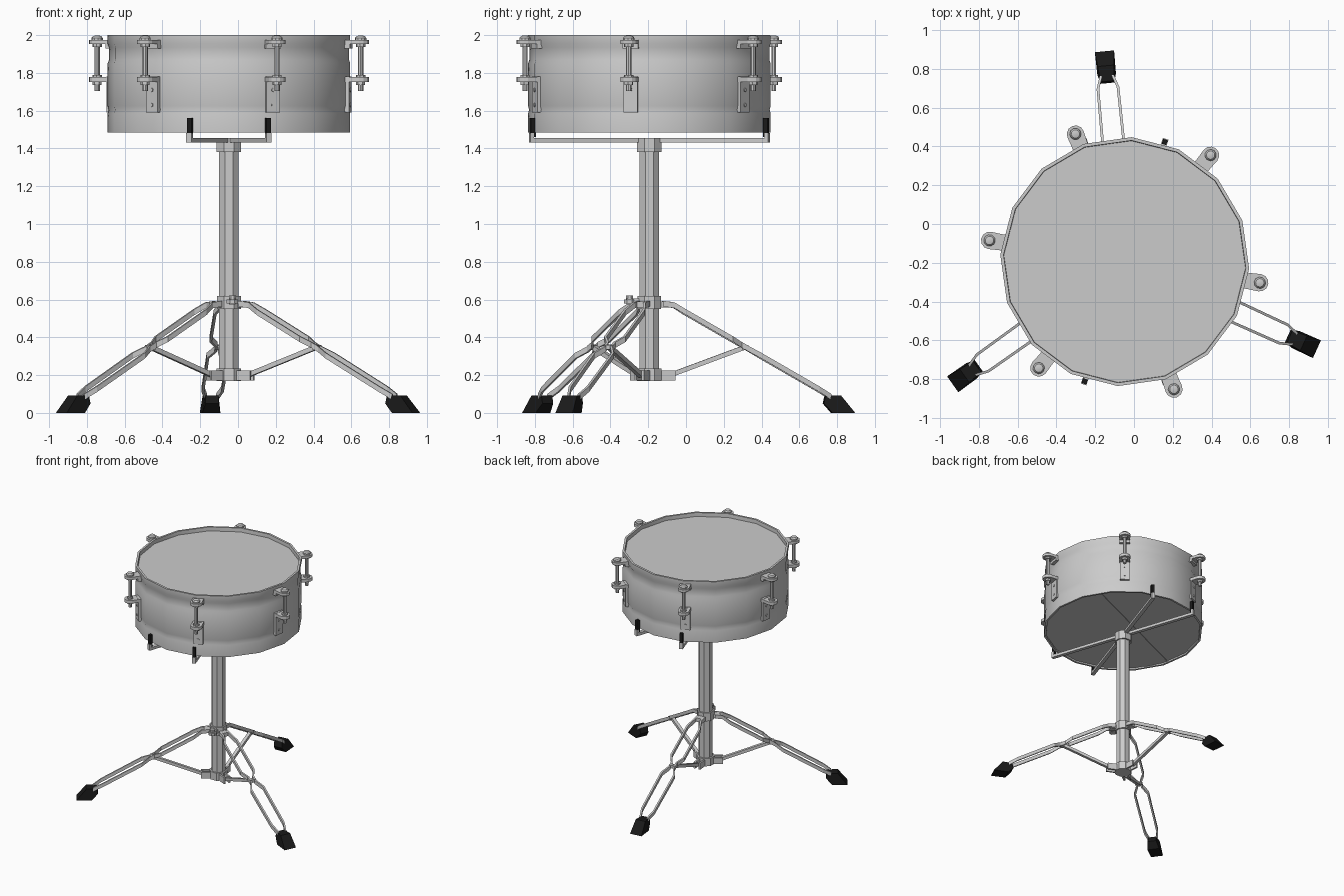
import bpy, bmesh
from math import cos, sin, pi, radians
from mathutils import Matrix, Vector

if "Cube" in bpy.data.objects:
    bpy.data.objects.remove(bpy.data.objects["Cube"])

CX, CY = -0.048, -0.194          # axis of drum and post
BASE = Matrix.Translation((CX, CY, 0))
black = bpy.data.materials.new("black_rubber")
black.diffuse_color = (0.01, 0.01, 0.01, 1)
black.use_nodes = True
black.node_tree.nodes["Principled BSDF"].inputs["Base Color"].default_value = black.diffuse_color


def spin(deg):
    return BASE @ Matrix.Rotation(radians(deg), 4, 'Z')


def finish(bm, name, M=BASE, mat=None, smooth=None):
    bmesh.ops.recalc_face_normals(bm, faces=bm.faces)
    me = bpy.data.meshes.new(name)
    bm.to_mesh(me)
    bm.free()
    me.transform(M)
    ob = bpy.data.objects.new(name, me)
    bpy.context.collection.objects.link(ob)
    if mat:
        me.materials.append(mat)
    if smooth:
        bpy.ops.object.select_all(action='DESELECT')
        ob.select_set(True)
        bpy.context.view_layer.objects.active = ob
        bpy.ops.object.shade_smooth_by_angle(angle=radians(smooth))
    return ob


def loft(bm, rings, cap=True, closed=False):
    loops = [[bm.verts.new(p) for p in r] for r in rings]
    pairs = list(zip(loops, loops[1:])) + ([(loops[-1], loops[0])] if closed else [])
    for a, b in pairs:
        for i in range(len(a)):
            j = (i + 1) % len(a)
            bm.faces.new((a[i], a[j], b[j], b[i]))
    if cap and not closed:
        bm.faces.new(loops[0])
        bm.faces.new(loops[-1])


def lathe(bm, profile, n, off=0.0, c=(0, 0), **kw):
    loft(bm, [[(c[0] + r * cos(off + 2 * pi * i / n), c[1] + r * sin(off + 2 * pi * i / n), z)
               for i in range(n)] for r, z in profile], **kw)


def box(bm, lo, hi):
    (a, b, c), (d, e, f) = lo, hi
    loft(bm, [[(a, b, z), (d, b, z), (d, e, z), (a, e, z)] for z in (c, f)])


def beam(bm, path, w, h):
    loft(bm, [[(x, y + s * w / 2, z + t * h / 2) for s, t in ((-1, -1), (1, -1), (1, 1), (-1, 1))]
              for x, y, z in path])


# Drum shell with hoop grooves, open rim top and bottom
OFF = radians(-3.2)
R = 0.643
bm = bmesh.new()
lathe(bm, [(0.624, 1.965), (0.626, 2.0), (R, 2.0), (R, 1.955), (R - .007, 1.935), (R - .007, 1.87),
           (R, 1.85), (R, 1.625), (R - .005, 1.605), (R, 1.585), (R, 1.485), (0.626, 1.485), (0.624, 1.5)],
      16, OFF, closed=True)
finish(bm, "drum_shell", smooth=30)

# Drum heads
for name, z0, z1 in (("top_head", 1.96, 1.968), ("bottom_head", 1.497, 1.505)):
    bm = bmesh.new()
    lathe(bm, [(0.627, z0), (0.627, z1)], 16, OFF)
    finish(bm, name)

# Snare strip across the bottom head
bm = bmesh.new()
box(bm, (-0.61, -0.1, 1.492), (0.61, 0.1, 1.499))
finish(bm, "snare_strip", spin(24))


# Tension lugs
def tongue(bm, x0, xe, w, z0, z1):
    """Flat tab with a rounded outer end."""
    arc = [(xe - w + w * cos(t * pi / 6), w * sin(t * pi / 6)) for t in range(-3, 4)]
    pts = [(x0, -w * 0.9)] + arc + [(x0, w * 0.9)]
    loft(bm, [[(x, y, z) for x, y in pts] for z in (z0, z1)])


for k in range(6):
    M = spin(-8.9 + 60 * k)
    c = (0.706, 0)
    bm = bmesh.new()
    tongue(bm, 0.625, 0.75, 0.045, 1.952, 1.975)
    box(bm, (0.625, -0.042, 1.93), (0.655, 0.042, 1.975))
    finish(bm, f"hoop_claw_{k}", M)
    bm = bmesh.new()
    box(bm, (0.622, -0.038, 1.59), (0.65, 0.038, 1.78))
    tongue(bm, 0.625, 0.75, 0.045, 1.752, 1.778)
    for z in (1.63, 1.71):
        loft(bm, [[(x, 0.01 * cos(a * pi / 4), z + 0.01 * sin(a * pi / 4)) for a in range(8)]
                  for x in (0.645, 0.655)])
    finish(bm, f"lug_bracket_{k}", M)
    bm = bmesh.new()
    lathe(bm, [(0.014, 1.705), (0.014, 1.975)], 8, c=c)
    lathe(bm, [(0.03, 1.975), (0.03, 1.985), (0.022, 1.995), (0.01, 1.998)], 10, c=c)
    lathe(bm, [(0.025, 1.938), (0.025, 1.953)], 8, c=c)
    lathe(bm, [(0.025, 1.778), (0.025, 1.79)], 8, c=c)
    lathe(bm, [(0.024, 1.735), (0.024, 1.753)], 6, c=c)
    finish(bm, f"tension_rod_{k}", M, smooth=35)

# Centre post and collars, octagonal
O8 = pi / 8
bm = bmesh.new()
lathe(bm, [(0.056, 0.17), (0.056, 1.43)], 8, O8)
finish(bm, "post")
for name, r, z0, z1 in (("top_collar", 0.07, 1.38, 1.455), ("leg_collar", 0.068, 0.55, 0.62),
                        ("bottom_collar", 0.07, 0.17, 0.235)):
    bm = bmesh.new()
    lathe(bm, [(r, z0), (r, z1)], 8, O8)
    finish(bm, name)

# Clamp screw on the front of the leg collar
bm = bmesh.new()
box(bm, (0.0, -0.12, 0.575), (0.035, -0.04, 0.605))
lathe(bm, [(0.032, 0.578), (0.032, 0.6)], 8, O8, c=(0.018, -0.105))
lathe(bm, [(0.02, 0.6), (0.02, 0.622)], 8, O8, c=(0.018, -0.105))
finish(bm, "clamp_screw")

# Crossed cradle bars with rubber clips
for k, ang in enumerate((71.5, 108.5, 251.5, 288.5)):
    M = spin(ang)
    bm = bmesh.new()
    box(bm, (0, -0.015, 1.432), (0.668, 0.015, 1.455))
    box(bm, (0.648, -0.015, 1.44), (0.668, 0.015, 1.482))
    finish(bm, f"cradle_arm_{k}", M)
    bm = bmesh.new()
    box(bm, (0.638, -0.012, 1.46), (0.664, 0.012, 1.56))
    finish(bm, f"cradle_clip_{k}", M, black)

# Tripod legs
for k in range(3):
    M = spin(95.5 - 120 * k)
    path = [(0.07, .03, .578), (0.13, .03, .57), (0.19, .055, .533), (0.44, .055, .39), (0.49, .02, .36),
            (0.53, .02, .337), (0.59, .055, .303), (0.9, .052, .125), (0.965, .03, .085)]
    bm = bmesh.new()
    for s in (-1, 1):
        beam(bm, [(x, s * y, z) for x, y, z in path], 0.014, 0.03)
    box(bm, (0.495, -0.027, 0.335), (0.525, 0.027, 0.36))       # knee pin
    finish(bm, f"leg_{k}", M)

    bm = bmesh.new()
    beam(bm, [(0.11, 0, 0.2), (0.51, 0, 0.348)], 0.026, 0.026)
    finish(bm, f"leg_brace_{k}", M)

    bm = bmesh.new()
    for s in (-1, 1):
        box(bm, (0.04, s * 0.022 - 0.007, 0.172), (0.135, s * 0.022 + 0.007, 0.225))
    box(bm, (0.04, -0.022, 0.558), (0.11, 0.022, 0.59))
    finish(bm, f"leg_hinge_{k}", M)

    # Rubber foot: side profile, narrower at the inner end
    side = [(0.925, .05, .035), (0.935, .093, .035), (1.015, .093, .042), (1.09, 0, .05), (0.97, 0, .048)]
    bm = bmesh.new()
    loft(bm, [[(x, s * w, z) for x, z, w in side] for s in (-1, 1)])
    finish(bm, f"foot_{k}", M, black)
